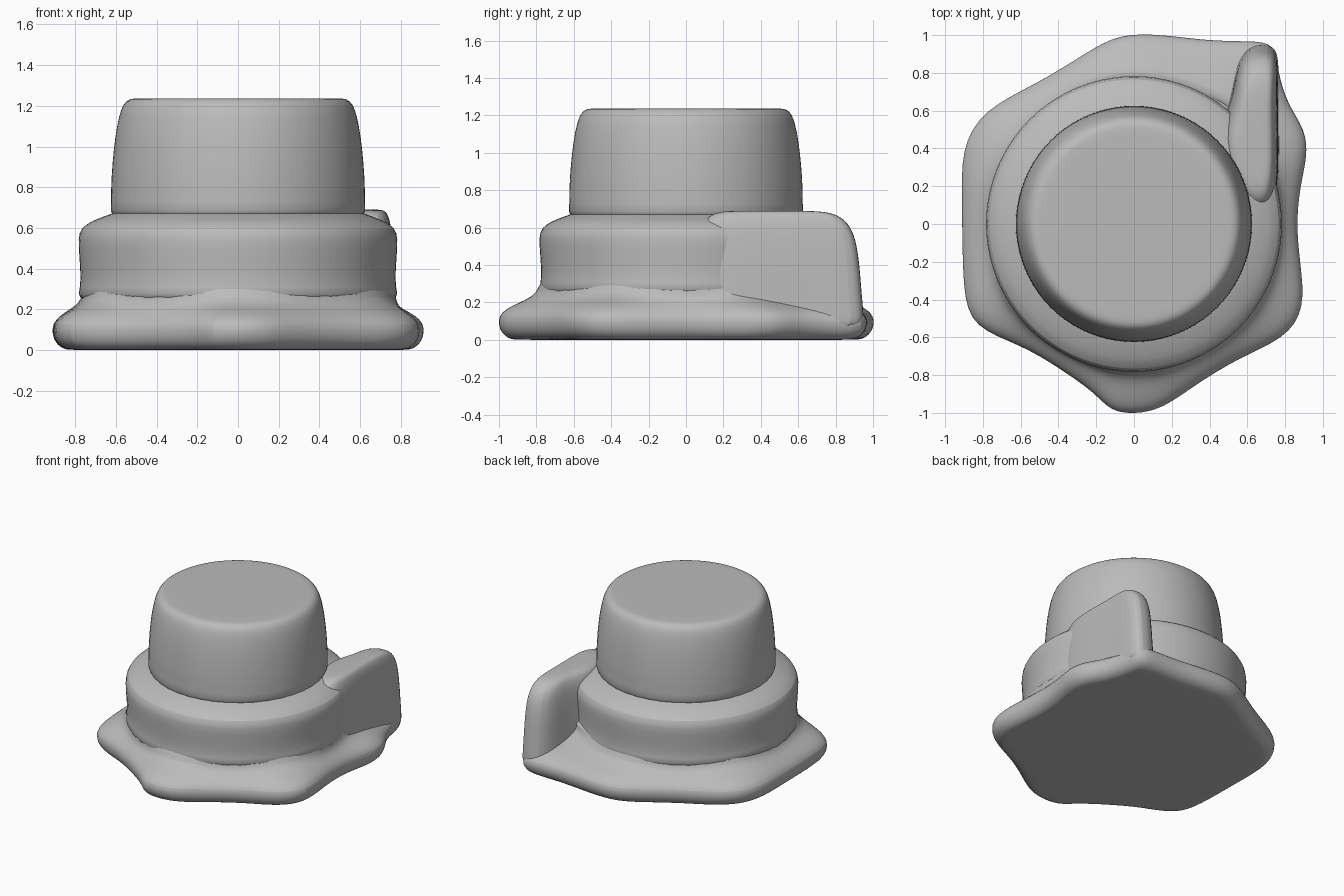
import bpy
import math
from mathutils import Vector

cube = bpy.data.objects.get("Cube")
if cube:
    bpy.data.objects.remove(cube, do_unlink=True)

grey = bpy.data.materials.new("plain grey")
grey.use_nodes = True
grey.diffuse_color = (0.5, 0.5, 0.5, 1)
grey.node_tree.nodes["Principled BSDF"].inputs["Base Color"].default_value = (0.5, 0.5, 0.5, 1)


def loft(name, rings, levels):
    """Skin a stack of closed rings, cap both ends and smooth the result."""
    n = len(rings[0])
    verts = [p for ring in rings for p in ring]
    faces = [(k * n + i, k * n + (i + 1) % n, (k + 1) * n + (i + 1) % n, (k + 1) * n + i)
             for k in range(len(rings) - 1) for i in range(n)]
    faces.append(tuple(reversed(range(n))))
    faces.append(tuple(range(len(verts) - n, len(verts))))
    mesh = bpy.data.meshes.new(name)
    mesh.from_pydata(verts, [], faces)
    mesh.materials.append(grey)
    obj = bpy.data.objects.new(name, mesh)
    bpy.context.collection.objects.link(obj)
    sub = obj.modifiers.new("soften", "SUBSURF")
    sub.levels = sub.render_levels = levels
    bpy.ops.object.select_all(action="DESELECT")
    obj.select_set(True)
    bpy.context.view_layer.objects.active = obj
    bpy.ops.object.shade_smooth_by_angle(angle=math.radians(40))
    return obj


def circle(r, z, n=40):
    return [(r * math.cos(math.tau * i / n), r * math.sin(math.tau * i / n), z) for i in range(n)]


# Base: worn hexagonal flange that sweeps up into the lower drum
outline = [(-.13, -.99), (0, -1.01), (.15, -.98), (.3, -.87), (.55, -.71), (.8, -.61),
           (.91, -.45), (.88, -.2), (.86, 0), (.88, .2), (.92, .36), (.91, .5), (.81, .64),
           (.76, .82), (.75, .96), (.62, .97), (.4, .97), (.15, 1.005), (-.08, 1.01), (-.25, .91),
           (-.5, .75), (-.8, .61), (-.92, .4), (-.91, .1), (-.91, -.35), (-.86, -.55),
           (-.6, -.64), (-.4, -.76), (-.2, -.9)]


def flange(z, scale, blend):
    ring = []
    for x, y in outline:
        edge = Vector((x, y)) * scale
        round_edge = Vector((x, y)).normalized() * 0.78
        p = edge.lerp(round_edge, blend)
        ring.append((p.x, p.y, z))
    return ring


loft("base_flange", [flange(*r) for r in (
    (0, .88, 0), (0, .93, 0), (.025, .975, 0), (.07, 1, 0), (.13, 1, 0), (.175, .965, .1),
    (.21, .93, .45), (.25, .9, .85), (.32, .9, 1), (.36, .7, 0))], 2)

# Lower drum with a sloping shoulder
loft("lower_drum", [circle(r, z) for r, z in (
    (.8, .2), (.785, .28), (.775, .34), (.782, .45), (.79, .55), (.775, .6),
    (.72, .635), (.65, .66), (.6, .68), (.5, .68))], 1)

# Upper drum with a soft rim and flat top
loft("upper_drum", [circle(r, z) for r, z in (
    (.64, .62), (.625, .68), (.628, .78), (.62, .92), (.605, 1.06), (.585, 1.16),
    (.565, 1.21), (.54, 1.232), (.51, 1.237), (.45, 1.237))], 1)

# Fin: rounded buttress at the back left corner
plan = [(.56, .05), (.72, .02), (.765, .2), (.765, .45), (.76, .7), (.765, .89), (.72, .94),
        (.6, .93), (.54, .82), (.52, .66), (.42, .4)]


def fin_ring(z, scale):
    return [(.645 + (x - .645) * scale, .42 + (y - .42) * scale, z) for x, y in plan]


loft("corner_fin", [fin_ring(*r) for r in (
    (.05, 1), (.1, 1.04), (.25, 1.01), (.4, .99), (.54, .95), (.62, .88), (.67, .76),
    (.687, .6), (.69, .35))], 2)
